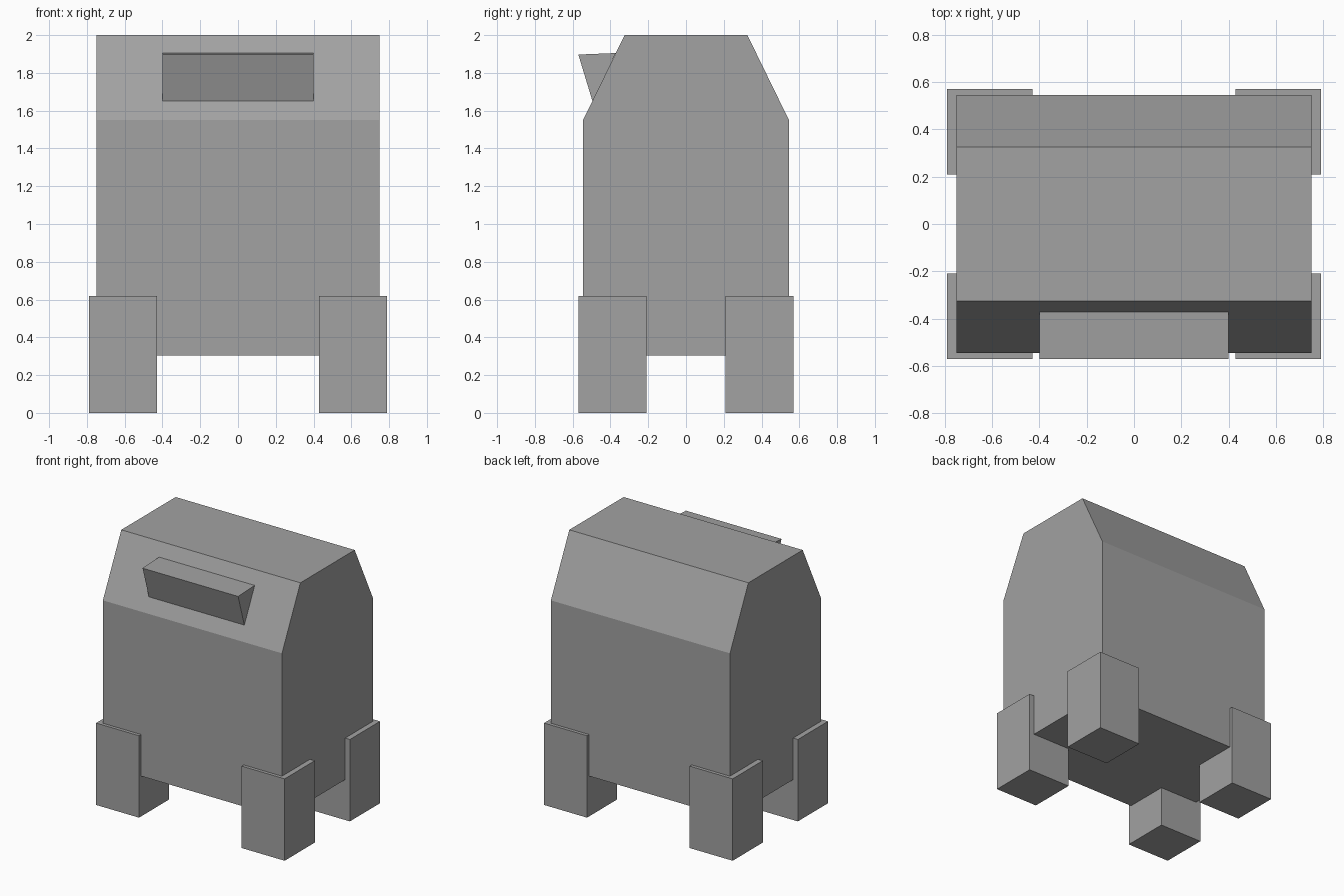
import bpy
import bmesh

cube = bpy.data.objects.get("Cube")
if cube:
    bpy.data.objects.remove(cube, do_unlink=True)

# Single plain grey
GREY = (0.36, 0.36, 0.36, 1.0)
grey = bpy.data.materials.new("plain_grey")
grey.use_nodes = True
grey.diffuse_color = GREY
grey.node_tree.nodes["Principled BSDF"].inputs["Base Color"].default_value = GREY


def extrude_profile(name, profile, x0, x1):
    """Extrude a closed (y, z) profile along x into a flat-shaded solid."""
    bm = bmesh.new()
    base = bm.faces.new([bm.verts.new((x0, y, z)) for y, z in profile])
    result = bmesh.ops.extrude_face_region(bm, geom=[base])
    moved = [g for g in result["geom"] if isinstance(g, bmesh.types.BMVert)]
    bmesh.ops.translate(bm, verts=moved, vec=(x1 - x0, 0, 0))
    bmesh.ops.recalc_face_normals(bm, faces=bm.faces)
    mesh = bpy.data.meshes.new(name)
    bm.to_mesh(mesh)
    bm.free()
    mesh.materials.append(grey)
    obj = bpy.data.objects.new(name, mesh)
    bpy.context.collection.objects.link(obj)
    return obj


# Body with sloped front and back shoulders
half = [(0.545, 0.305), (0.545, 1.55), (0.325, 2.0)]
body_profile = half + [(-y, z) for y, z in reversed(half)]
extrude_profile("body", body_profile, -0.75, 0.75)

# Wedge-shaped hood on the front slope, its back edge just inside the body
hood_profile = [(-0.57, 1.897), (-0.372, 1.905), (-0.495, 1.65)]
extrude_profile("front_hood", hood_profile, -0.4, 0.4)

# Four block legs wrapped around the lower corners
for side, sx in (("left", 1), ("right", -1)):
    for end, sy in (("front", -1), ("back", 1)):
        leg_profile = [(sy * 0.21, 0), (sy * 0.57, 0),
                       (sy * 0.57, 0.62), (sy * 0.21, 0.62)]
        extrude_profile(f"{end}_{side}_leg", leg_profile, sx * 0.43, sx * 0.79)
